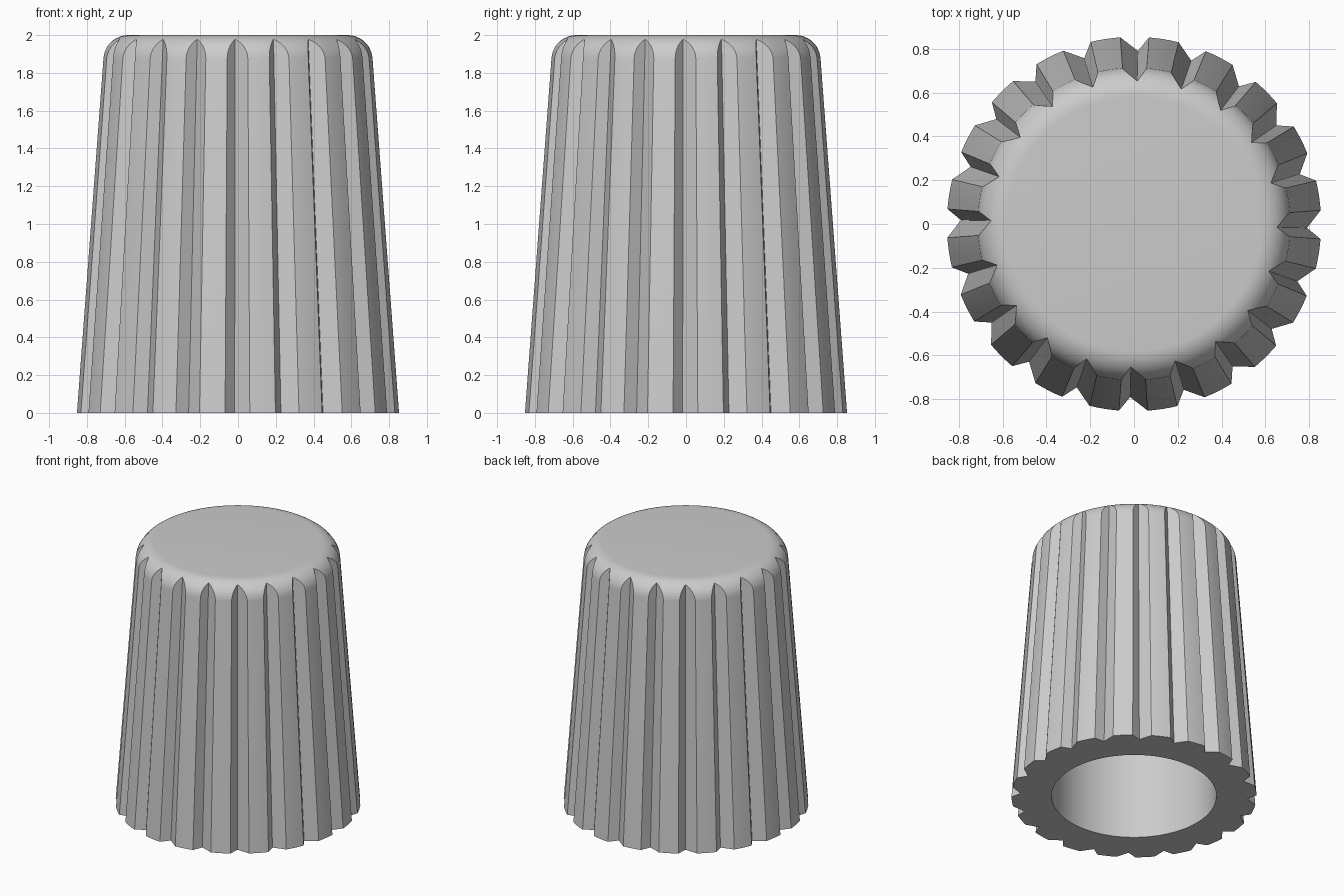
import bpy, bmesh, math
from mathutils import Vector

if "Cube" in bpy.data.objects:
    bpy.data.objects.remove(bpy.data.objects["Cube"], do_unlink=True)

HEIGHT, BASE_R, SLOPE = 2.0, 0.855, 0.075   # tapered outer wall
FILLET = 0.135                              # rounded top edge
BORE_R, BORE_TOP = 0.575, 1.7               # blind hole in the underside
GROOVES, SEGMENTS = 20, 160

grey = bpy.data.materials.new("plain grey")
grey.use_nodes = True
colour = (0.6, 0.6, 0.6, 1)
grey.diffuse_color = colour
grey.node_tree.nodes["Principled BSDF"].inputs["Base Color"].default_value = colour


def wall_radius(z):
    return BASE_R - SLOPE * z


def make_object(name, bm):
    bmesh.ops.recalc_face_normals(bm, faces=bm.faces)
    mesh = bpy.data.meshes.new(name)
    bm.to_mesh(mesh)
    bm.free()
    mesh.materials.append(grey)
    obj = bpy.data.objects.new(name, mesh)
    bpy.context.collection.objects.link(obj)
    return obj


def lathe(name, profile):
    """Spin (radius, z) points around z; end points become flat caps."""
    bm = bmesh.new()
    rings = []
    for r, z in profile:
        rings.append([bm.verts.new((r * math.cos(a), r * math.sin(a), z))
                      for a in (math.tau * i / SEGMENTS for i in range(SEGMENTS))])
    for low, high in zip(rings, rings[1:]):
        for i in range(SEGMENTS):
            j = (i + 1) % SEGMENTS
            bm.faces.new((low[i], low[j], high[j], high[i]))
    bm.faces.new(rings[0])
    bm.faces.new(rings[-1])
    return make_object(name, bm)


# Outer wall, rounded shoulder, flat top, and the bore as one profile
taper = math.atan(SLOPE)
tangent = FILLET / math.tan((math.pi / 2 + taper) / 2)
centre_r, centre_z = wall_radius(HEIGHT) - tangent, HEIGHT - FILLET
profile = [(BORE_R, BORE_TOP), (BORE_R, 0), (BASE_R, 0)]
for i in range(13):
    a = taper + (math.pi / 2 - taper) * i / 12
    profile.append((centre_r + FILLET * math.cos(a), centre_z + FILLET * math.sin(a)))
cap = lathe("ribbed_cap", profile)


# Tapered, slightly lopsided V grooves
def polar(r, degrees):
    a = math.radians(degrees)
    return Vector((r * math.cos(a), r * math.sin(a), 0))


bm = bmesh.new()
for g in range(GROOVES):
    turn = 360 * g / GROOVES
    valley = polar(0.925, turn - 1.3)
    section = [valley]
    for edge in (-4.6, 4.2):
        section.append(valley + 1.5 * (polar(1, turn + edge) - valley))
    low, high = [[bm.verts.new(p * wall_radius(z) + Vector((0, 0, z))) for p in section]
                 for z in (-0.1, 2.1)]
    bm.faces.new(low)
    bm.faces.new(high)
    for i in range(3):
        j = (i + 1) % 3
        bm.faces.new((low[i], low[j], high[j], high[i]))
cutter = make_object("groove_cutter", bm)
cutter.hide_render = True

# Cut the grooves, then remove the cutter
bpy.context.view_layer.objects.active = cap
cap.select_set(True)
cut = cap.modifiers.new("grooves", 'BOOLEAN')
cut.operation = 'DIFFERENCE'
cut.solver = 'EXACT'
cut.object = cutter
bpy.ops.object.modifier_apply(modifier=cut.name)
bpy.data.objects.remove(cutter, do_unlink=True)

bpy.ops.object.select_all(action='DESELECT')
cap.select_set(True)
bpy.ops.object.shade_smooth_by_angle(angle=math.radians(25))
